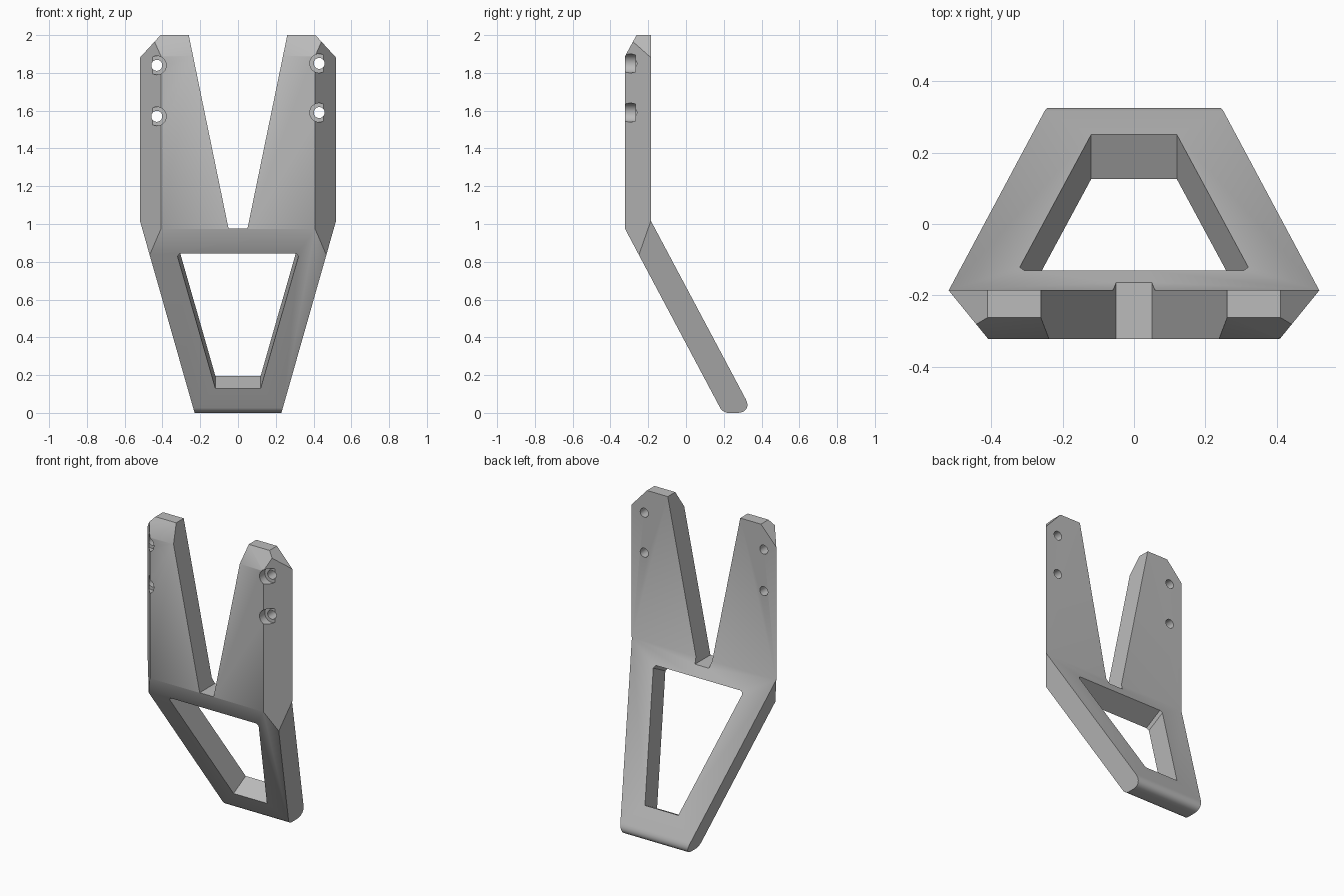
import bpy
import bmesh
from math import radians
from mathutils import Vector

cube = bpy.data.objects.get("Cube")
if cube:
    bpy.data.objects.remove(cube, do_unlink=True)

SLOPE = 0.531          # depth gained per unit of height on the leaning half


def prism(name, points, direction, bevels=()):
    """Solid swept from a closed loop; bevels rounds swept edges by loop index."""
    bm = bmesh.new()
    direction = Vector(direction)
    a = [bm.verts.new(p) for p in points]
    b = [bm.verts.new(Vector(p) + direction) for p in points]
    n = len(a)
    bm.faces.new(a)
    bm.faces.new(b[::-1])
    for i in range(n):
        bm.faces.new((a[i], b[i], b[(i + 1) % n], a[(i + 1) % n]))
    bmesh.ops.recalc_face_normals(bm, faces=bm.faces)
    rounds = [(bm.edges.get((a[i], b[i])), w) for i, w in bevels]
    for edge, width in rounds:
        bmesh.ops.bevel(bm, geom=[edge], offset=width, segments=8,
                        profile=0.5, affect='EDGES')
    mesh = bpy.data.meshes.new(name)
    bm.to_mesh(mesh)
    bm.free()
    obj = bpy.data.objects.new(name, mesh)
    bpy.context.collection.objects.link(obj)
    return obj


def combine(target, cutter, operation):
    """Apply a boolean and discard the cutter."""
    cutter.hide_render = True
    mod = target.modifiers.new("cut", 'BOOLEAN')
    mod.operation = operation
    mod.solver = 'EXACT'
    mod.object = cutter
    bpy.ops.object.select_all(action='DESELECT')
    bpy.context.view_layer.objects.active = target
    target.select_set(True)
    bpy.ops.object.modifier_apply(modifier=mod.name)
    bpy.data.objects.remove(cutter, do_unlink=True)


def mirrored(half):
    """Close a right-hand outline with its mirror image."""
    return half + [(-x, v) for x, v in reversed(half)]


def drill(x, z, radius, y0, y1):
    bpy.ops.mesh.primitive_cylinder_add(
        vertices=32, radius=radius, depth=y1 - y0,
        location=(x, (y0 + y1) / 2, z), rotation=(radians(90), 0, 0))
    return bpy.context.object


# Bent plate from its side profile, with a rounded foot
side = [(-0.262, 2), (-0.185, 2), (-0.185, 1.015), (0.355, 0),
        (0.195, 0), (-0.322, 0.973), (-0.322, 1.89)]
bracket = prism("bent_fork_bracket", [(-0.7, y, z) for y, z in side],
                (1.4, 0, 0), bevels=((3, 0.082), (4, 0.03)))

# Front outline: tapered foot, straight sides, clipped top corners
outline = mirrored([(0.173, -0.2), (0.52, 1.02), (0.52, 1.88), (0.3, 2.12)])
combine(bracket, prism("outline", [(x, -1, z) for x, z in outline], (0, 2, 0)),
        'INTERSECT')

# Upright chamfers on the front outer edges
plan = mirrored([(0.345, -0.4), (0.63, -0.05), (0.63, 0.6)])
combine(bracket, prism("chamfers", [(x, y, -0.5) for x, y in plan], (0, 0, 3)),
        'INTERSECT')

# Tapered slot between the two prongs
slot = mirrored([(0.05, 0.975), (0.302, 2.2)])
combine(bracket, prism("slot", [(x, -1, z) for x, z in slot], (0, 2, 0)),
        'DIFFERENCE')

# Window cut square through the leaning half
normal = Vector((0, 1, SLOPE)).normalized()
window = mirrored([(0.12, 0.13), (0.32, 0.828), (0.308, 0.845)])
loop = [Vector((x, -0.322 + (0.973 - z) * SLOPE, z)) - normal * 0.1
        for x, z in window]
combine(bracket, prism("window", loop, normal * 0.4), 'DIFFERENCE')

# Counterbored screw holes in the prongs
for x, heights in ((0.43, (1.85, 1.59)), (-0.43, (1.84, 1.57))):
    for z in heights:
        combine(bracket, drill(x, z, 0.05, -0.5, -0.268), 'DIFFERENCE')
        combine(bracket, drill(x, z, 0.029, -0.5, 0), 'DIFFERENCE')

# Plain grey finish
grey = bpy.data.materials.new("plain_grey")
grey.use_nodes = True
colour = (0.5, 0.5, 0.5, 1)
grey.diffuse_color = colour
grey.node_tree.nodes["Principled BSDF"].inputs["Base Color"].default_value = colour
bracket.data.materials.clear()
bracket.data.materials.append(grey)
for face in bracket.data.polygons:
    face.material_index = 0

bpy.ops.object.select_all(action='DESELECT')
bracket.select_set(True)
bpy.context.view_layer.objects.active = bracket
bpy.ops.object.shade_smooth_by_angle(angle=radians(30))
